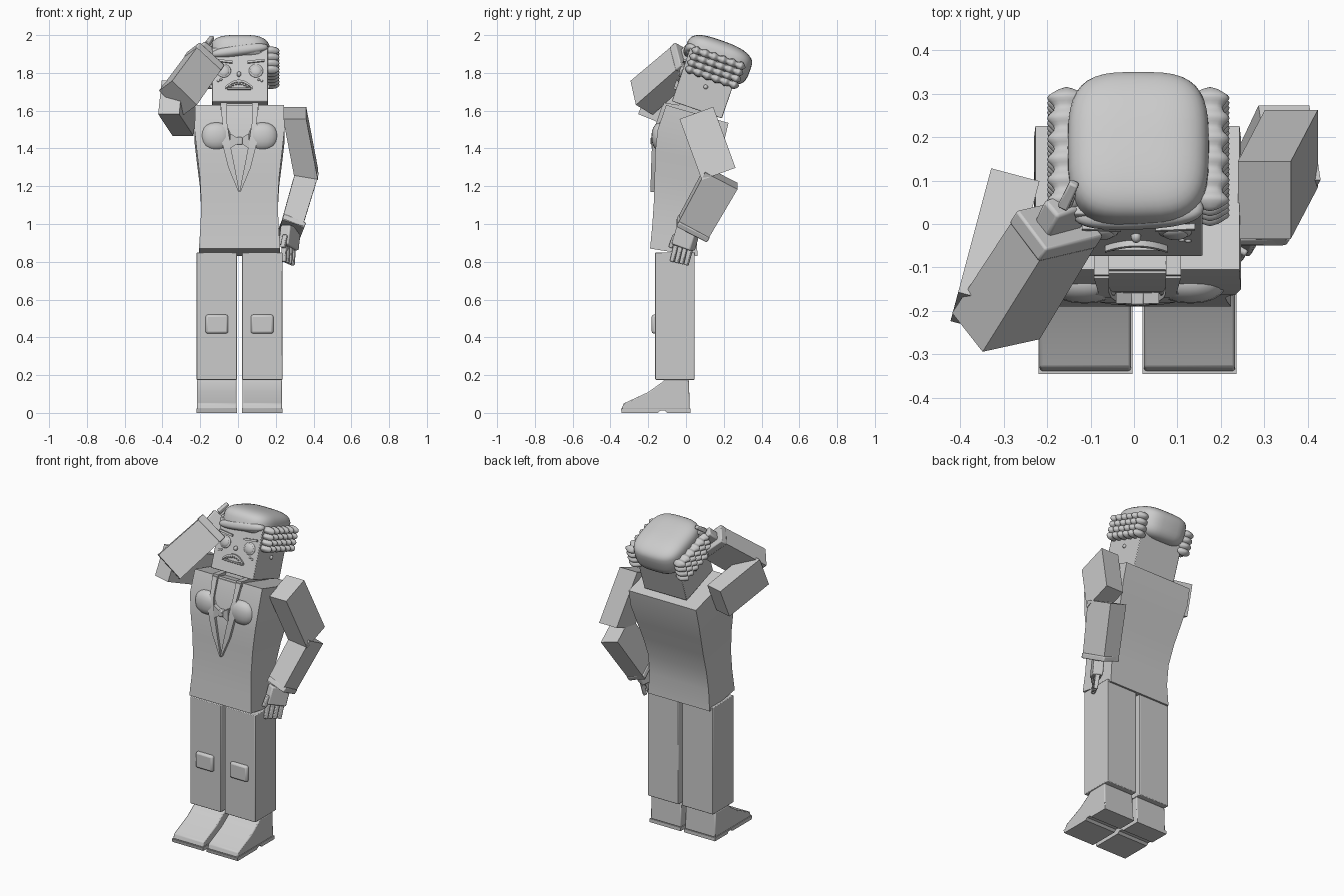
import bpy, bmesh, math
from mathutils import Vector as V, Matrix as M

if "Cube" in bpy.data.objects:
    bpy.data.objects.remove(bpy.data.objects["Cube"])

CX = 0.008  # body centre line


def mesh(name, verts, faces, mat=None, bevel=0, angle=35):
    me = bpy.data.meshes.new(name)
    me.from_pydata([tuple(v) for v in verts], [], faces)
    bm = bmesh.new()
    bm.from_mesh(me)
    bmesh.ops.recalc_face_normals(bm, faces=bm.faces)
    bm.to_mesh(me)
    bm.free()
    ob = bpy.data.objects.new(name, me)
    bpy.context.collection.objects.link(ob)
    if mat:
        ob.matrix_world = mat
    if bevel:
        m = ob.modifiers.new("bevel", 'BEVEL')
        m.width, m.segments = bevel, 2
    bpy.ops.object.select_all(action='DESELECT')
    bpy.context.view_layer.objects.active = ob
    ob.select_set(True)
    bpy.ops.object.shade_smooth_by_angle(angle=math.radians(angle))
    return ob


def loft(name, rings, mat=None, bevel=0, angle=35):
    n = len(rings[0])
    faces = [list(range(n)), [(len(rings) - 1) * n + i for i in range(n)]]
    for r in range(len(rings) - 1):
        for i in range(n):
            j = (i + 1) % n
            faces.append([r * n + i, r * n + j, r * n + n + j, r * n + n + i])
    return mesh(name, [p for r in rings for p in r], faces, mat, bevel, angle)


def box(name, lo, hi, mat=None, bevel=0):
    (a, b, c), (d, e, f) = lo, hi
    return loft(name, [[(a, b, z), (d, b, z), (d, e, z), (a, e, z)] for z in (c, f)], mat, bevel)


def prism_x(name, profile, x0, x1, bevel=0):
    return loft(name, [[(x, y, z) for y, z in profile] for x in (x0, x1)], None, bevel)


def limb(name, p0, p1, w, h, ref, taper=1, bevel=0, side=None):
    p0, p1 = V(p0), V(p1)
    a = (p1 - p0).normalized()
    s = V(side) if side else a.cross(V(ref)).normalized()
    u = s.cross(a).normalized()
    return loft(name, [[p + s * w * k * i / 2 + u * h * k * j / 2
                        for i, j in ((-1, -1), (1, -1), (1, 1), (-1, 1))]
                       for p, k in ((p0, 1), (p1, taper))], None, bevel)


def blob(name, c, r, power=1, mat=None, seg=20, shape=None):
    bm = bmesh.new()
    bmesh.ops.create_uvsphere(bm, u_segments=seg, v_segments=seg // 2, radius=1)
    vs = []
    for v in bm.verts:
        q = V([math.copysign(abs(k) ** power, k) if abs(k) > 1e-6 else 0 for k in v.co])
        if shape:
            q = shape(q)
        vs.append(V([c[i] + r[i] * q[i] for i in range(3)]))
    fs = [[v.index for v in f.verts] for f in bm.faces]
    bm.free()
    return mesh(name, vs, fs, mat, 0, 60)


# Legs, knee patches, shoes
upper = [(-.34, .02), (-.33, .05), (-.2, .11), (-.13, .16), (-.115, .175), (.015, .175), (.02, .02)]
sole = [(-.345, .022), (-.34, 0), (-.15, 0), (-.135, .012), (-.11, .012), (-.1, 0), (.025, 0), (.025, .022)]
for side, s in (("left", -1), ("right", 1)):
    x = CX + s * .12
    box(side + "_leg", (x - .107, -.163, .175), (x + .107, .045, .85), bevel=.004)
    box(side + "_knee_patch", (x - .06, -.182, .42), (x + .06, -.15, .52), bevel=.012)
    prism_x(side + "_shoe", upper, x - .105, x + .105, .006)
    prism_x(side + "_sole", sole, x - .108, x + .108)

# Torso: front y, front z, back y, back z, half width
prof = [(-.19, .87, .06, .83, .215), (-.178, 1.0, .058, .96, .206), (-.17, 1.12, .075, 1.08, .203),
        (-.166, 1.25, .115, 1.2, .21), (-.163, 1.38, .16, 1.32, .225), (-.15, 1.5, .2, 1.43, .238),
        (-.105, 1.63, .225, 1.535, .235)]
loft("torso", [[(CX - w, yf, zf), (CX + w, yf, zf), (CX + w, yb, zb), (CX - w, yb, zb)]
               for yf, zf, yb, zb, w in prof])
limb("neck", (CX, .05, 1.56), (CX, .07, 1.66), .2, .2, (0, 1, 0))


def front(z):
    for a, b in zip(prof, prof[1:]):
        if z <= b[1]:
            return a[0] + (b[0] - a[0]) * (z - a[1]) / (b[1] - a[1])
    return prof[-1][0]


# Lapels, shirt front, chest lobes and bow
lapel = [(1.17, .0, .006), (1.3, .025, .06), (1.4, .045, .085), (1.5, .06, .11), (1.53, .065, .09), (1.63, .065, .1)]
for side, s in (("left", -1), ("right", 1)):
    loft(side + "_lapel", [[(CX + s * a, front(z) - .02, z), (CX + s * b, front(z) - .02, z),
                            (CX + s * b, front(z) + .02, z), (CX + s * a, front(z) + .02, z)]
                           for z, a, b in lapel])
    limb(side + "_collar", (CX + s * .083, -.12, 1.625), (CX + s * .083, -.02, 1.61), .035, .035, (0, 0, 1))
    blob(side + "_chest_lobe", (CX + s * .122, -.133, 1.462), (.083, .05, .076), .9)
    loft(side + "_bow_wing", [[(CX + s * x, -.183, 1.44 - h), (CX + s * x, -.183, 1.44 + h),
                               (CX + s * x, -.15, 1.44 + h), (CX + s * x, -.15, 1.44 - h)]
                              for x, h in ((.01, .015), (.05, .04))])
box("bow_knot", (CX - .015, -.187, 1.42), (CX + .015, -.15, 1.46), bevel=.005)
loft("shirt_front", [[(CX - w, front(z) - .006, z), (CX + w, front(z) - .006, z),
                      (CX + w, front(z) + .02, z), (CX - w, front(z) + .02, z)]
                     for z, w in ((1.19, .004), (1.3, .03), (1.5, .065), (1.62, .07))])

# Hanging arm with hand turned partly forward
X, Y, Z = (1, 0, 0), (0, 1, 0), (0, 0, 1)
limb("hanging_upper_arm", (.3, .055, 1.588), (.362, .173, 1.265), .122, .19, Y, side=X)
limb("hanging_forearm", (.358, .187, 1.245), (.276, .03, .965), .122, .195, Y, .93)
limb("hanging_cuff", (.287, .045, .99), (.277, .03, .965), .125, .185, Y, bevel=.006)
T = V((.5, .85, 0))
limb("hanging_palm", (.28, .015, .98), (.268, -.015, .875), .06, .12, T, bevel=.008)
for i in range(4):
    b = V((.268, -.015, .885 - i * .006)) + T * (-.043 + i * .029)
    limb("hanging_finger", b, b + V((-.003, -.022, -.085)), .027, .025, T, .85, .005)
b = V((.252, -.055, .94))
limb("hanging_thumb", b, b + V((-.015, -.025, -.065)), .027, .027, T, .85, .005)

# Raised arm with saluting hand, forearm rolled outward
R = (-.35, .25, .9)
limb("raised_upper_arm", (-.282, .08, 1.555), (-.358, -.205, 1.67), .115, .19, Z)
limb("raised_forearm", (-.318, -.235, 1.668), (-.18, -.015, 1.86), .125, .185, R, .95)
limb("raised_cuff", (-.188, -.027, 1.85), (-.17, .002, 1.877), .125, .182, R, bevel=.006)
limb("raised_palm", (-.178, -.008, 1.868), (-.15, .05, 1.925), .055, .11, R, bevel=.008)
for i in range(4):
    o = V((-.25, -.2, .8)) * (.045 - i * .03)
    k = .075 if i == 0 else .05
    b = V((-.152, .048, 1.915)) + o
    limb("raised_finger", b, b + V((.35, .75, .5)) * k, .026, .026, Z, .85, .005)

# Head frame: origin at front chin edge, tilted back
H = M.Translation((.01, -.075, 1.65)) @ M.Rotation(math.radians(-19), 4, 'X')
box("head", (-.148, 0, 0), (.148, .28, .3), H, .004)
for s in (-1, 1):
    e = s * .085
    blob("eye_rim", (e, 0, .17), (.038, .009, .037), 1, H, 24)
    blob("eye", (e, -.002, .17), (.03, .013, .03), 1, H, 24)
    loft("eyebrow", [[(e + dx, y, z + s * dx * .12) for y, z in ((-.013, .216), (-.013, .228), (.01, .228), (.01, .216))]
                     for dx in (-.045, .045)], H)
    blob("ear_stud", (s * .148, .145, .13), (.012, .012, .012), 1, H, 12)
    for k in range(2):
        blob("cheek_mark", (s * (.1 + k * .015), 0, .12 - k * .006), (.008, .006, .006), 1, H, 10)
blob("nose", (-.005, -.004, .15), (.012, .014, .014), 1, H, 14)

# Frowning mouth: arched lip above a row of teeth
N = 16
arc = [-.072 + .144 * i / N for i in range(N + 1)]
lip = lambda x: .072 + .038 * (1 - (x / .072) ** 2)
loft("upper_lip", [[(x - .005, y, lip(x) + dz) for y, dz in ((-.014, -.006), (-.014, .006), (.01, .006), (.01, -.006))]
                   for x in arc], H)
box("lower_lip", (-.068, -.01, .064), (.06, .01, .074), H, .003)
for i in range(7):
    x = -.045 + i * .015
    box("tooth", (x - .012, -.009, lip(x) - .018), (x, .005, lip(x)), H, .002)


# Hair: boxy rounded crown, low at the back, with a swept fringe
def crown(q):
    if q.z > 0:
        return V((q.x, q.y, q.z * (1 - .18 * max(q.y, 0) ** 2)))
    return V((q.x, q.y, q.z * (1 + .45 * q.y)))


blob("hair_crown", (0, .157, .3), (.163, .182, .09), .6, H, 40, crown)
F = H @ M.Translation((.0, .012, .285)) @ M.Rotation(math.radians(-8), 4, 'Y')
blob("hair_fringe", (0, 0, 0), (.152, .042, .03), .8, F, 28)

# Side curls: stacked wavy rolls running front to back
STEPS = 48
for s in (-1, 1):
    for row in range(4):
        rings = []
        for i in range(STEPS + 1):
            t = i / STEPS
            end = min(1, math.sqrt(max(0, 1 - (2 * t - 1) ** 8)) + .15)
            r = end * (.82 + .18 * math.cos(t * 12 * math.pi + math.pi))
            rings.append([(s * .165 + .045 * r * math.cos(k * math.tau / 12), .01 + t * .3,
                           .19 + row * .035 + .024 * r * math.sin(k * math.tau / 12)) for k in range(12)])
        loft("side_curl_roll", rings, H, 0, 60)
